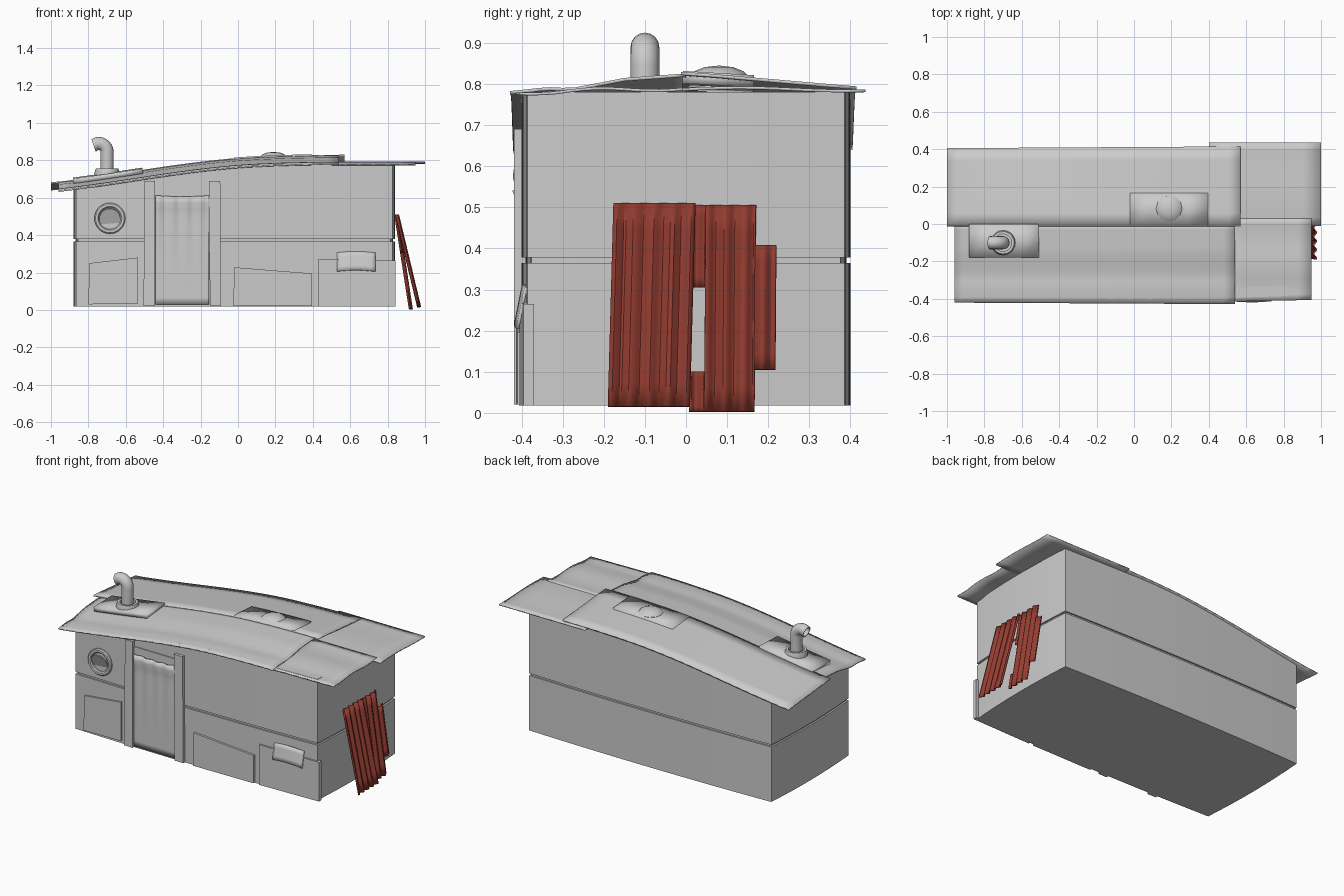
import bpy, bmesh, math
from mathutils import Vector, Matrix

if "Cube" in bpy.data.objects:
    bpy.data.objects.remove(bpy.data.objects["Cube"])

rust = bpy.data.materials.new("rust_paint")
rust.diffuse_color = (0.29, 0.045, 0.03, 1)
rust.use_nodes = True
rust.node_tree.nodes["Principled BSDF"].inputs["Base Color"].default_value = rust.diffuse_color


def add(name, verts, faces, mat=None, thick=0, angle=35):
    me = bpy.data.meshes.new(name)
    me.from_pydata(verts, [], faces)
    bm = bmesh.new()
    bm.from_mesh(me)
    bmesh.ops.remove_doubles(bm, verts=bm.verts, dist=1e-5)
    bmesh.ops.recalc_face_normals(bm, faces=bm.faces)
    bm.to_mesh(me)
    bm.free()
    ob = bpy.data.objects.new(name, me)
    bpy.context.collection.objects.link(ob)
    if mat:
        me.materials.append(mat)
    if thick:
        m = ob.modifiers.new("thickness", 'SOLIDIFY')
        m.thickness, m.offset = thick, 0
    bpy.ops.object.select_all(action='DESELECT')
    ob.select_set(True)
    bpy.context.view_layer.objects.active = ob
    bpy.ops.object.shade_smooth_by_angle(angle=math.radians(angle))
    return ob


def sheet(name, strips, f, nu, nv, thick, mat=None):
    """Surface f(u, v) sampled over rectangles (u0, u1, v0, v1)."""
    vs, fs = [], []
    for u0, u1, v0, v1 in strips:
        b = len(vs)
        vs += [f(u0 + (u1 - u0) * i / nu, v0 + (v1 - v0) * j / nv)
               for i in range(nu + 1) for j in range(nv + 1)]
        w = nv + 1
        fs += [(b + i * w + j, b + (i + 1) * w + j, b + (i + 1) * w + j + 1, b + i * w + j + 1)
               for i in range(nu) for j in range(nv)]
    return add(name, vs, fs, mat, thick)


def lathe(name, prof, n, origin, rot=None):
    """Revolve (radius, height) points about local z."""
    M = Matrix.Translation(origin) @ (rot or Matrix())
    vs = [M @ Vector((r * math.cos(2 * math.pi * k / n), r * math.sin(2 * math.pi * k / n), h))
          for r, h in prof for k in range(n)]
    fs = [(i * n + k, i * n + (k + 1) % n, (i + 1) * n + (k + 1) % n, (i + 1) * n + k)
          for i in range(len(prof) - 1) for k in range(n)]
    return add(name, vs, fs)


def interp(pts, x):
    if x <= pts[0][0]:
        return pts[0][1]
    for (a, p), (b, q) in zip(pts, pts[1:]):
        if x <= b:
            return p + (q - p) * (x - a) / (b - a)
    return pts[-1][1]


RIDGE = [(-1, .672), (-.8, .698), (-.6, .727), (-.4, .758), (-.2, .785), (0, .806),
         (.2, .816), (.4, .821), (.57, .822)]
FRONT = [(-.43, -.044), (-.34, -.033), (-.28, -.036), (-.15, -.011), (0, 0)]


def ridge(x):   # slightly smoothed roof line
    return sum(interp(RIDGE, x + d) for d in (-.06, 0, .06)) / 3


def wall_y(x):  # bowed front wall
    return -.385 - .015 * (1 - ((x + .02) / .86) ** 2)


def wall_top(x):
    return min(ridge(x) - .036, .781)


# Body: two bowed halves with a recessed seam between
def outline(shrink, n=16):
    pts = []
    for i in range(n):
        x = -.865 + 1.69 * i / n
        pts.append((x, wall_y(x)))
    for i in range(8):
        t = i / 8
        pts.append((.825 + .06 * t * (1 - t), -.385 + .77 * t))
    a = pts[:]
    pts += [(-.04 - x, -y) for x, y in a]
    return [(-.02 + (x + .02) * (1 - shrink), y * (1 - shrink * 2)) for x, y in pts]


def block(name, z0, top, shrink=0):
    o = outline(shrink)
    n = len(o)
    vs = [(x, y, z0) for x, y in o] + [(x, y, top(x)) for x, y in o]
    fs = [(k, (k + 1) % n, n + (k + 1) % n, n + k) for k in range(n)]
    # caps: strip pairs between opposite long walls
    fs.append(tuple(range(n)))
    h = n // 2
    for b in (n,):
        mid = [b + k for k in range(17)]
        back = [b + h + 16 - k for k in range(17)]
        fs += [(mid[k], mid[k + 1], back[k + 1], back[k]) for k in range(16)]
        fs.append(tuple(b + k for k in range(16, h + 1)))
        fs.append(tuple(b + k % n for k in range(h + 16, n + 1)))
    return add(name, vs, fs, angle=25)


block("lower_body", .018, lambda x: .365)
block("seam_core", .3, lambda x: .45, .012)
block("upper_body", .378, wall_top)

# Roof sheets
sheet("roof_front_left", [(-.96, .54, -.42, 0)],
      lambda x, y: (x, y - .008 * (x + .96) / 1.5 * (y < -.4), ridge(x) + interp(FRONT, y)), 24, 14, .008)
sheet("roof_back_left", [(-1, .57, -.012, .405)],
      lambda x, y: (x, y * (1 + .015 * (x + 1)), ridge(x) + .004 - .036 * max(y, 0) / .41), 24, 6, .008)
sheet("roof_back_right", [(.4, 1, -.01, .437)],
      lambda x, y: (x, y, .787 + .004 * math.sin(y * 12)), 6, 10, .007)
sheet("roof_front_right", [(.5, .95, -.415, .03)],
      lambda x, y: (x, y + .02 * (x - .5) * (y < -.3), .788 - .06 * y * y + .004 * math.sin(y * 22)), 6, 14, .007)

# Roof base plates
sheet("chimney_plate", [(-.88, -.51, -.18, 0)], lambda x, y: (x, y, ridge(x) + .006 + .03 * y), 4, 2, .028)
sheet("skylight_plate", [(-.02, .395, -.008, .165)], lambda x, y: (x, y, ridge(x) - .004 - .06 * y), 4, 2, .03)

# Skylight dome
lathe("skylight_dome", [(.075, .79), (.073, .818), (.06, .831), (.035, .841), (0, .845)], 12, (.19, .08, 0))

# Chimney flange, pipe with elbow
lathe("chimney_flange", [(0, .70), (.066, .70), (.066, .738), (.06, .755), (.046, .755), (.046, .735), (0, .735)],
      20, (-.70, -.1, 0))
path = [(-.70, .70, 0), (-.70, .77, 0), (-.70, .845, 0)]
path += [(-.745 + .045 * math.cos(a), .845 + .045 * math.sin(a), a)
         for a in [math.radians(15 * k) for k in range(1, 8)]]
path.append((-.772, .879, math.radians(108)))
n = 16
vs, fs = [], []
loops = [(p, .035) for p in path] + [(path[-1], .029), (path[-3], .029), (path[-3], 0)]
for (px, pz, a), r in loops:
    for k in range(n):
        c, s = r * math.cos(2 * math.pi * k / n), r * math.sin(2 * math.pi * k / n)
        vs.append((px + c * math.cos(a), -.1 + s, pz + c * math.sin(a)))
for i in range(len(loops) - 1):
    fs += [(i * n + k, i * n + (k + 1) % n, (i + 1) * n + (k + 1) % n, (i + 1) * n + k) for k in range(n)]
add("chimney_pipe", vs, fs)


# Front patches, posts and lintel: outlines on the front wall
def patch(name, pts, out=.012):
    k = len(pts)
    vs = [(x, wall_y(x) - out, z) for x, z in pts] + [(x, wall_y(x) + .015, z) for x, z in pts]
    fs = [tuple(range(k)), tuple(range(2 * k - 1, k - 1, -1))]
    fs += [(i, (i + 1) % k, k + (i + 1) % k, k + i) for i in range(k)]
    return add(name, vs, fs)


patch("left_patch", [(-.80, .03), (-.535, .035), (-.535, .28), (-.795, .25)], .01)
patch("middle_patch", [(-.025, .02), (.395, .02), (.395, .195), (-.02, .228)], .014)
patch("corner_patch", [(.43, .018), (.842, .018), (.842, .265), (.43, .272)], .01)
patch("door_post_left", [(-.505, .02), (-.445, .02), (-.445, .69), (-.50, .69)], .018)
patch("door_post_right", [(-.15, .02), (-.09, .02), (-.095, .69), (-.155, .69)], .018)
patch("door_lintel", [(-.45, .615), (-.15, .615), (-.15, .655), (-.45, .655)], .006)

# Small bulged sheet on the corner patch
sheet("small_patch", [(.53, .735, .205, .305)],
      lambda x, z: (x, -.415 + .2 * (z - .205) + .5 * (x - .63) ** 2,
                    z + .008 * math.cos((x - .63) * 15)), 10, 4, .008)

# Door curtain with folds
sheet("door_curtain", [(-.44, -.155, .03, .612)],
      lambda x, z: (x, wall_y(x) - .007 - .005 * math.sin(x * 85) * (z / .6) ** 2
                    - .008 * math.exp(-((z - .58) / .03) ** 2),
                    z - .006 * math.sin((x + .44) * 11) * (z > .6)), 36, 16, .005)

# Porthole ring and tilted pane
turn = Matrix.Rotation(math.radians(90), 4, 'X')
wx, wz = -.685, .49
lathe("porthole_ring", [(.083, -.015), (.083, .008), (.077, .014), (.064, .014), (.058, .008), (.058, -.005), (0, -.005)],
      28, (wx, wall_y(wx), wz), turn)
lathe("porthole_pane", [(0, -.003), (.056, -.003), (.056, .003), (0, .003)],
      24, (wx, wall_y(wx) - .008, wz), Matrix.Rotation(math.radians(112), 4, 'X'))


# Leaning corrugated sheets on the right end
def corrugated(name, strips, foot, head, shear):
    return sheet(name, strips,
                 lambda y, z: (foot + (head - foot) * z / .51 + .008 * math.cos(y * 2 * math.pi / .046),
                               y + shear * z / .51, z), 24, 8, .006, rust)


corrugated("rust_sheet_front", [(-.19, .008, .015, .51)], .972, .85, .014)
corrugated("rust_sheet_back", [(.044, .166, .003, .505), (.01, .044, .003, .1),
                               (.01, .044, .305, .505), (.166, .215, .105, .408)], .925, .846, .004)
